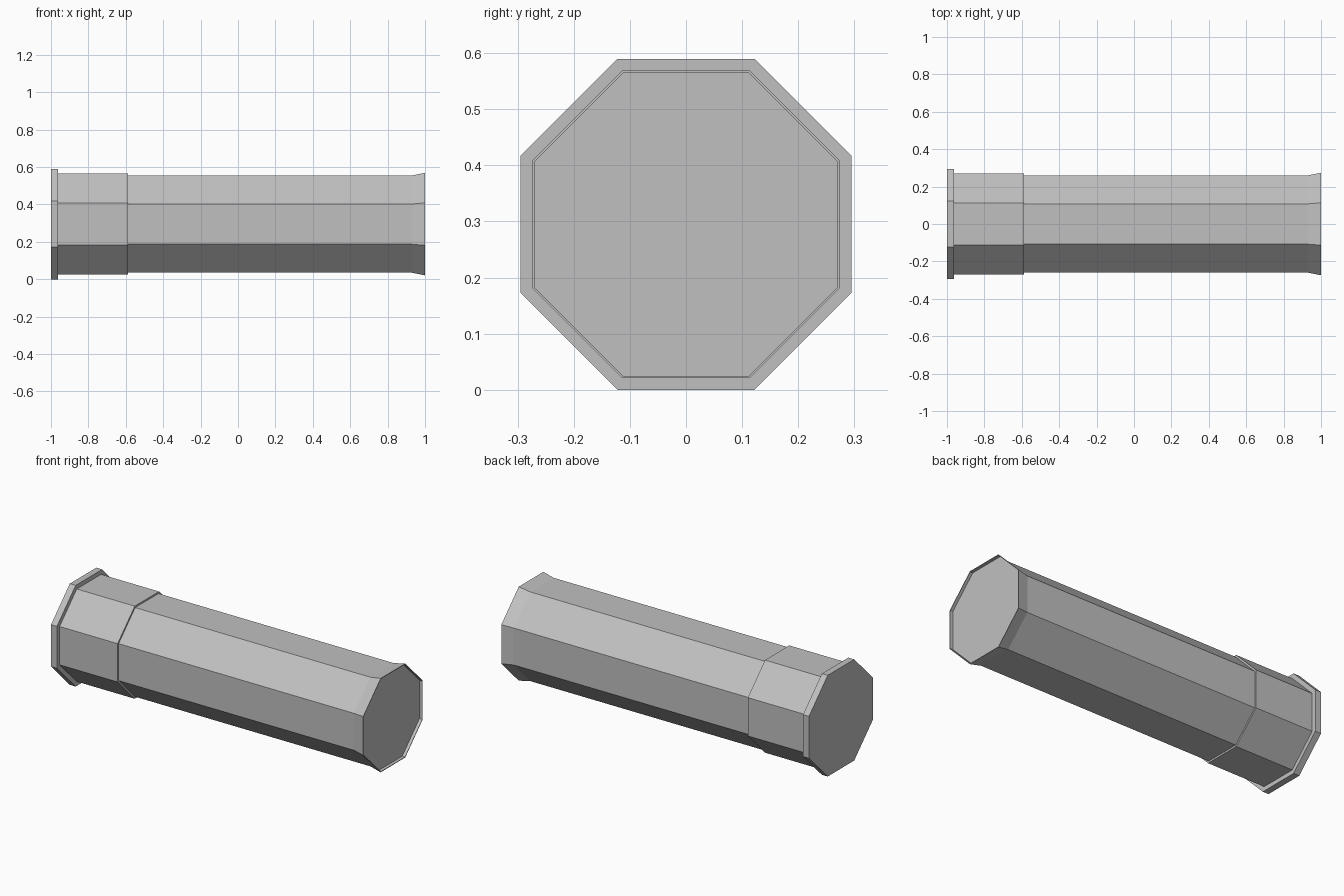
import bpy, bmesh, math

if "Cube" in bpy.data.objects:
    bpy.data.objects.remove(bpy.data.objects["Cube"])

SIDES = 8
CENTER_Z = 0.295

grey = bpy.data.materials.new("plain grey")
grey.diffuse_color = (0.53, 0.53, 0.53, 1)
grey.use_nodes = True
grey.node_tree.nodes["Principled BSDF"].inputs["Base Color"].default_value = grey.diffuse_color


def octagon_part(name, profile, cap_start=False, cap_end=False):
    """Sweep (x, apothem) pairs around the x axis as flat octagon rings."""
    bm = bmesh.new()
    rings = []
    for x, apothem in profile:
        r = apothem / math.cos(math.pi / SIDES)
        angles = [(i + 0.5) * 2 * math.pi / SIDES for i in range(SIDES)]
        rings.append([bm.verts.new((x, r * math.cos(a), CENTER_Z + r * math.sin(a)))
                      for a in angles])
    for a, b in zip(rings, rings[1:]):
        for i in range(SIDES):
            j = (i + 1) % SIDES
            bm.faces.new((a[j], a[i], b[i], b[j]))
    if cap_start:
        bm.faces.new(rings[0][::-1])
    if cap_end:
        bm.faces.new(rings[-1])
    # rings run counter-clockwise seen from +x, so outward is the reverse winding
    for f in bm.faces:
        f.normal_update()
    side = bm.faces[:][0]
    mid = side.calc_center_median()
    out = side.normal.y * mid.y + side.normal.z * (mid.z - CENTER_Z)
    if out < 0:
        bmesh.ops.reverse_faces(bm, faces=[f for f in bm.faces if len(f.verts) == 4])
    mesh = bpy.data.meshes.new(name)
    bm.to_mesh(mesh)
    bm.free()
    mesh.materials.append(grey)
    obj = bpy.data.objects.new(name, mesh)
    bpy.context.collection.objects.link(obj)
    return obj


# Wide rim closing the left end, stepping in to the sleeve
octagon_part("base_rim", [(-1, 0.295), (-0.962, 0.295), (-0.962, 0.27)], cap_start=True)

# Short sleeve, stepping in to the barrel
octagon_part("sleeve", [(-0.962, 0.27), (-0.588, 0.27), (-0.588, 0.26)])

# Long barrel with a flared lip and a shallow recessed end face
octagon_part("barrel", [(-0.588, 0.26), (0.93, 0.26), (1, 0.274), (1, 0.27), (0.982, 0.27)],
             cap_end=True)
